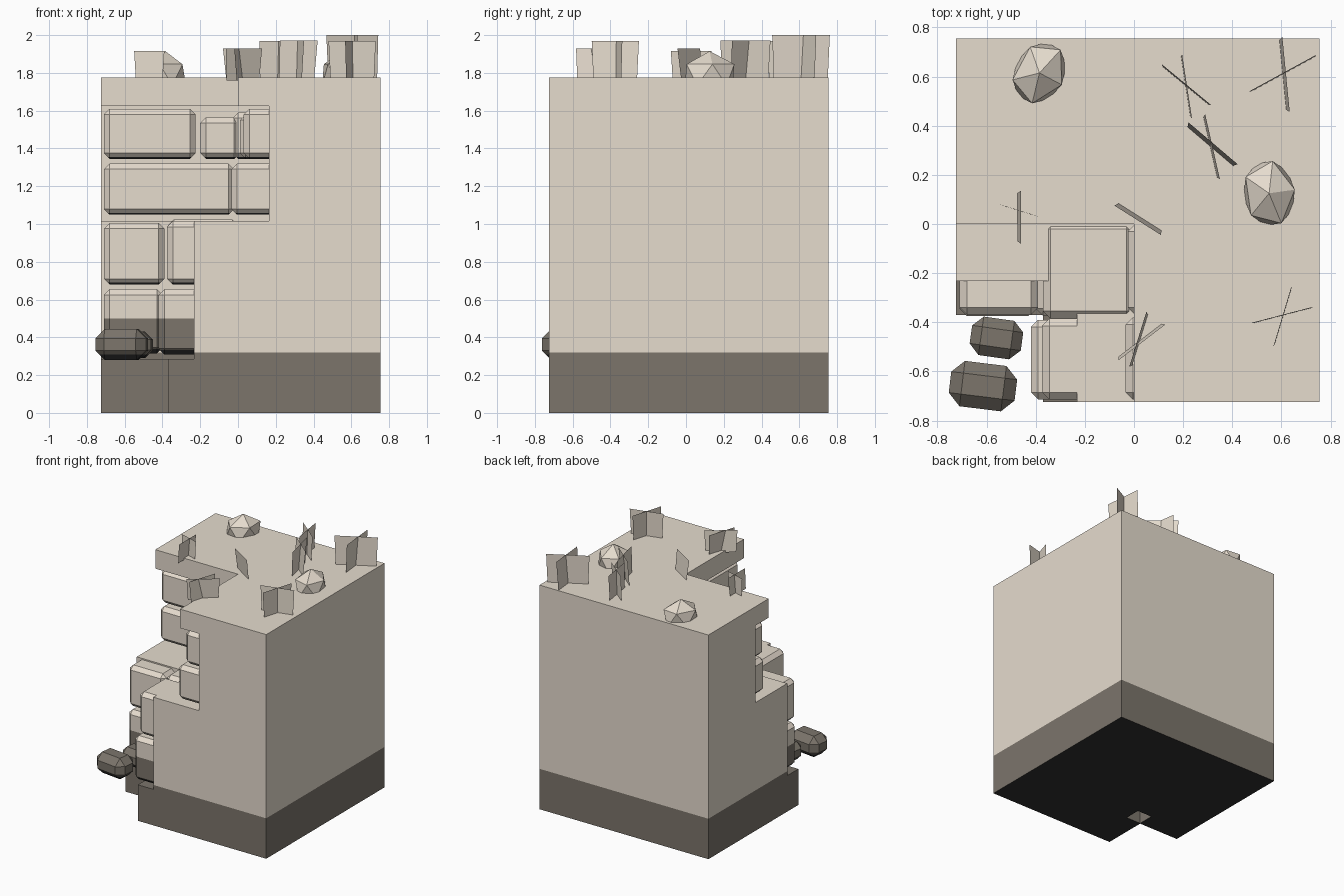
import bpy, bmesh, math
from mathutils import Vector, Matrix

if "Cube" in bpy.data.objects:
    bpy.data.objects.remove(bpy.data.objects["Cube"])


def material(name, rgb):
    m = bpy.data.materials.new(name)
    m.diffuse_color = (*rgb, 1)
    m.use_nodes = True
    m.node_tree.nodes["Principled BSDF"].inputs["Base Color"].default_value = m.diffuse_color
    return m


MATS = [material("pale stone", (0.79, 0.715, 0.617)),
        material("dark stone", (0.20, 0.178, 0.148)),
        material("black underside", (0.03, 0.03, 0.03))]


def finish(name, bm, split=None, dark=False, black_below=None):
    """Turn a bmesh into an object; dark below 'split', black underneath."""
    for z in (split, black_below):
        if z is not None:
            bmesh.ops.bisect_plane(bm, geom=bm.verts[:] + bm.edges[:] + bm.faces[:],
                                   plane_co=(0, 0, z), plane_no=(0, 0, 1))
    bm.normal_update()
    for f in bm.faces:
        z = f.calc_center_median().z
        f.material_index = int(dark or (split is not None and z < split - 1e-4))
        if f.normal.z < -0.9 or (black_below is not None and z < black_below - 1e-4):
            f.material_index = 2
    me = bpy.data.meshes.new(name)
    bm.to_mesh(me)
    bm.free()
    for m in MATS:
        me.materials.append(m)
    ob = bpy.data.objects.new(name, me)
    bpy.context.collection.objects.link(ob)
    return ob


def box_bm(x0, x1, y0, y1, z0, z1, bevel=0, rot=0):
    bm = bmesh.new()
    bmesh.ops.create_cube(bm, size=1)
    bmesh.ops.scale(bm, verts=bm.verts, vec=(x1 - x0, y1 - y0, z1 - z0))
    if bevel:
        bmesh.ops.bevel(bm, geom=bm.edges[:], offset=bevel, segments=1,
                        affect='EDGES', profile=0.5)
    bmesh.ops.rotate(bm, verts=bm.verts, cent=(0, 0, 0), matrix=Matrix.Rotation(rot, 3, 'Z'))
    bmesh.ops.translate(bm, verts=bm.verts,
                        vec=((x0 + x1) / 2, (y0 + y1) / 2, (z0 + z1) / 2))
    return bm


# Solid block with stepped corner notches
LO, HI, TOP = -0.725, 0.755, 1.775
block = finish("cliff_block", box_bm(LO, HI, LO, HI, 0, TOP))
cuts = [(-1, -0.37, -0.2, 0.29),        # foot
        (-1, -0.232, 0.285, 1.02),      # lower wall
        (-1, 0.165, 1.015, 1.625),      # upper wall
        (-1, 0.0, 1.6, 2.2),            # top slab
        (-0.366, -0.236, -0.2, 0.3)]    # small shaft under the corner
for a, b, z0, z1 in cuts:
    cutter = finish("cutter", box_bm(a, b, a, b, z0, z1))
    cutter.hide_render = True
    mod = block.modifiers.new("notch", 'BOOLEAN')
    mod.operation = 'DIFFERENCE'
    mod.solver = 'EXACT'
    mod.object = cutter
    bpy.context.view_layer.objects.active = block
    bpy.ops.object.modifier_apply(modifier=mod.name)
    bpy.data.objects.remove(cutter)
bm = bmesh.new()
bm.from_mesh(block.data)
bpy.data.objects.remove(block)
finish("cliff_block", bm, split=0.32)

# Front-facing bricks: x0, x1, y0, y1, z0, z1
front = [(-0.71, -0.40, -0.375, -0.18, 0.315, 0.655),
         (-0.71, -0.39, -0.37, -0.18, 0.68, 1.005),
         (-0.71, -0.02, 0.02, 0.22, 1.05, 1.32),
         (-0.71, -0.225, 0.03, 0.22, 1.345, 1.61),
         (-0.20, 0.01, 0.03, 0.22, 1.345, 1.565)]
# Left-facing bricks
left = [(-0.42, -0.18, -0.715, -0.39, 0.31, 0.655),
        (-0.375, -0.18, -0.715, -0.385, 0.68, 1.015),
        (-0.035, 0.22, -0.715, -0.38, 1.05, 1.32),
        (-0.025, 0.22, -0.37, 0.0, 1.05, 1.32),
        (0.03, 0.22, -0.715, -0.25, 1.345, 1.61),
        (0.01, 0.22, -0.23, 0.0, 1.345, 1.58)]
# Corner bricks
corner = [(-0.40, -0.18, -0.375, -0.18, 0.315, 0.65),
          (-0.37, 0.0, -0.385, 0.01, 0.68, 1.024),
          (-0.01, 0.22, 0.01, 0.22, 1.05, 1.315),
          (-0.03, 0.22, 0.03, 0.22, 1.345, 1.59)]
for kind, bricks in (("front", front), ("left", left), ("corner", corner)):
    for i, b in enumerate(bricks):
        finish(f"{kind}_brick_{i}", box_bm(*b, bevel=0.03),
               split=0.5 if b[4] < 0.5 else None,
               black_below=b[4] + (0.022 if b[4] < 0.5 else 0.009))

# Loose dark stones by the corner
finish("loose_stone_large", box_bm(-0.75, -0.48, -0.753, -0.567, 0.28, 0.445,
                                   bevel=0.05, rot=math.radians(-7)),
       dark=True, black_below=0.31)
finish("loose_stone_small", box_bm(-0.665, -0.455, -0.543, -0.385, 0.29, 0.43,
                                   bevel=0.042, rot=math.radians(-8)),
       dark=True, black_below=0.31)

# Faceted boulders on top
for i, (x, y, rx, ry, rot) in enumerate([(-0.385, 0.615, 0.115, 0.145, -28),
                                         (0.55, 0.125, 0.118, 0.15, 8)]):
    bm = bmesh.new()
    m = (Matrix.Translation((x, y, 1.79)) @ Matrix.Rotation(math.radians(rot), 4, 'Z')
         @ Matrix.Diagonal((rx, ry, 0.125, 1)))
    bmesh.ops.create_icosphere(bm, subdivisions=1, radius=1, matrix=m)
    finish(f"boulder_{i}", bm)

# Grass tufts: crossed upright cards (x0, y0, x1, y1, top, sideways lean)
tufts = [[(0.11, 0.645, 0.31, 0.48, 1.97, 0.006), (0.19, 0.69, 0.23, 0.43, 1.97, 0.006)],
         [(0.47, 0.535, 0.745, 0.685, 2.0, 0.005), (0.59, 0.76, 0.62, 0.455, 2.0, 0.014)],
         [(0.21, 0.40, 0.41, 0.23, 1.972, 0.018), (0.28, 0.445, 0.34, 0.18, 1.972, 0.01)],
         [(0.12, -0.03, -0.07, 0.09, 1.93, 0.018)],
         [(-0.475, 0.135, -0.475, -0.08, 1.915, 0.014), (-0.55, 0.08, -0.39, 0.03, 1.915, 0.001)],
         [(0.12, -0.40, -0.07, -0.545, 1.93, 0.012), (-0.01, -0.585, 0.06, -0.36, 1.93, 0.01)],
         [(0.48, -0.405, 0.73, -0.34, 1.97, 0.003), (0.57, -0.50, 0.645, -0.25, 1.97, 0.003)]]
for i, cards in enumerate(tufts):
    bm = bmesh.new()
    for x0, y0, x1, y1, top, lean in cards:
        a, b = Vector((x0, y0, 1.76)), Vector((x1, y1, 1.76))
        along = (b - a).normalized()
        up = Vector((0, 0, top - 1.76)) + Vector((-along.y, along.x, 0)) * lean
        pts = [a + along * 0.01, b - along * 0.01, b + up, a + up]
        bm.faces.new([bm.verts.new(p) for p in pts])
    finish(f"grass_tuft_{i}", bm)
